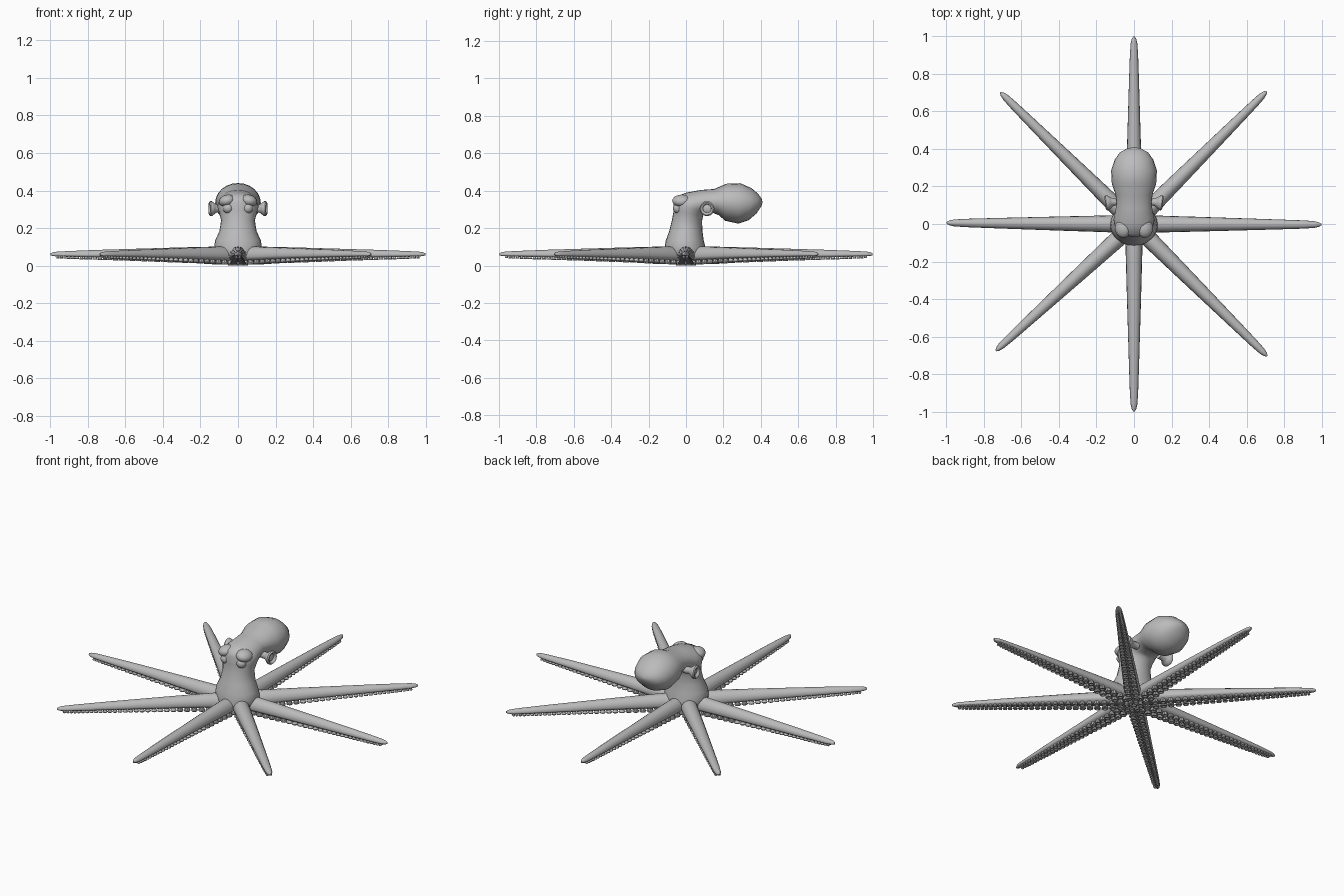
import bpy, bmesh, math
from mathutils import Vector, Matrix

if "Cube" in bpy.data.objects:
    bpy.data.objects.remove(bpy.data.objects["Cube"])

skin = bpy.data.materials.new("grey_skin")
skin.diffuse_color = (0.5, 0.5, 0.5, 1)
skin.use_nodes = True
skin.node_tree.nodes["Principled BSDF"].inputs["Base Color"].default_value = skin.diffuse_color


def finish(name, bm, angle=50):
    bmesh.ops.recalc_face_normals(bm, faces=bm.faces[:])
    me = bpy.data.meshes.new(name)
    bm.to_mesh(me)
    bm.free()
    ob = bpy.data.objects.new(name, me)
    bpy.context.collection.objects.link(ob)
    me.materials.append(skin)
    bpy.ops.object.select_all(action='DESELECT')
    ob.select_set(True)
    bpy.context.view_layer.objects.active = ob
    bpy.ops.object.shade_smooth_by_angle(angle=math.radians(angle))
    return ob


def loft(bm, rings):
    """Skin a list of closed point rings and cap both ends."""
    vs = [[bm.verts.new(p) for p in r] for r in rings]
    n = len(vs[0])
    for a, b in zip(vs, vs[1:]):
        for i in range(n):
            j = (i + 1) % n
            bm.faces.new((a[i], a[j], b[j], b[i]))
    bm.faces.new(vs[0])
    bm.faces.new(vs[-1])


def lathe(bm, profile, mat, n=10):
    """Spin (radius, height) pairs about local z, placed by mat."""
    loft(bm, [[mat @ Vector((r * math.cos(2 * math.pi * i / n),
                             r * math.sin(2 * math.pi * i / n), h))
               for i in range(n)] for r, h in profile])


def ramp(table, t):
    """Linear lookup of every column in a table keyed by its first column."""
    for a, b in zip(table, table[1:]):
        if t <= b[0]:
            f = (t - a[0]) / (b[0] - a[0])
            return [p + (q - p) * f for p, q in zip(a[1:], b[1:])]
    return table[-1][1:]


# Body: front point (y, z), back point (y, z), half width
SECTIONS = [
    (-.09, .035, .09, .035, .09), (-.118, .06, .11, .06, .12),
    (-.115, .10, .105, .10, .127), (-.108, .14, .095, .14, .122),
    (-.09, .19, .088, .19, .099), (-.075, .25, .086, .245, .09),
    (-.066, .30, .092, .275, .1), (-.068, .345, .10, .285, .108),
    (-.055, .375, .11, .288, .108), (0, .395, .125, .288, .1),
    (.08, .41, .148, .286, .093), (.15, .415, .175, .275, .1),
    (.215, .443, .21, .245, .118), (.29, .446, .28, .23, .122),
    (.35, .42, .335, .248, .103), (.385, .39, .378, .285, .075),
    (.404, .365, .402, .322, .035), (.409, .347, .409, .341, .005)]
bm = bmesh.new()
rings = []
for fy, fz, by, bz, hw in SECTIONS:
    front, back = Vector((0, fy, fz)), Vector((0, by, bz))
    mid, half = (front + back) / 2, (front - back) / 2
    rings.append([mid + half * math.cos(a) + Vector((hw * math.sin(a), 0, 0))
                  for a in (2 * math.pi * k / 24 for k in range(24))])
loft(bm, rings)
finish("body", bm)

# Eyes, brow ridges and side funnels, mirrored left and right
FUNNEL = [(.02, -.05), (.02, -.012), (.03, .002), (.039, .014), (.040, .024),
          (.034, .030), (.026, .027), (.022, .016), (.012, .020), (.002, .021)]
for side, s in (("left", -1), ("right", 1)):
    bm = bmesh.new()
    bmesh.ops.create_uvsphere(bm, u_segments=16, v_segments=10, radius=.028,
                              matrix=Matrix.Translation((s * .053, -.042, .312)))
    finish(side + "_eye", bm)

    bm = bmesh.new()
    bmesh.ops.create_uvsphere(
        bm, u_segments=16, v_segments=10, radius=1,
        matrix=Matrix.Translation((s * .058, -.022, .352))
        @ Matrix.Rotation(s * .25, 4, 'Y')
        @ Matrix.Diagonal((.045, .052, .032, 1)))
    finish(side + "_brow", bm)

    bm = bmesh.new()
    aim = Vector((s, -.12, 0)).to_track_quat('Z', 'Y').to_matrix().to_4x4()
    lathe(bm, FUNNEL, Matrix.Translation((s * .124, .115, .31)) @ aim, 16)
    finish(side + "_funnel", bm)

# Arms: distance, half width, underside z, top z
ARM = [(.0, .045, .026, .10), (.10, .046, .028, .108), (.20, .043, .032, .106),
       (.35, .039, .038, .102), (.55, .033, .044, .096), (.75, .027, .049, .090),
       (.90, .022, .053, .084), (.96, .018, .055, .081), (.985, .012, .057, .078),
       (.998, .004, .061, .072)]
CUP = [(.6, .5), (.8, -.4), (1, -.6), (.9, -1), (.6, -1), (.4, -.55)]
TIPS = [(0, 1), (0, -1), (.99, -.003), (-.998, .006),
        (.705, .705), (-.705, .695), (-.735, -.675), (.71, -.705)]
for k, (tx, ty) in enumerate(TIPS):
    spin = Matrix.Rotation(math.atan2(ty, tx), 4, 'Z')
    bm = bmesh.new()
    rings = []
    for d, w, lo, hi in ARM:
        base = lo + (hi - lo) * .32
        ring = []
        for i in range(16):
            a = 2 * math.pi * i / 16
            c, q = math.cos(a), math.sin(a)
            z = base + (hi - base if q > 0 else base - lo) * q
            ring.append(spin @ Vector((d, w * c, z)))
        rings.append(ring)
    loft(bm, rings)
    finish(f"arm_{k + 1}", bm)

    # Two rows of suckers shrinking toward the tip
    bm = bmesh.new()
    d = .075
    while d < .975:
        w, lo, hi = ramp(ARM, d)
        r = w * .46
        for s in (-1, 1):
            place = spin @ Matrix.Translation((d, s * w * .49, lo)) \
                @ Matrix.Diagonal((r, r, .006 + r * .45, 1))
            lathe(bm, CUP, place, 8)
        d += r * 2.05
    finish(f"suckers_{k + 1}", bm, 35)

# Small suckers around the mouth
bm = bmesh.new()
for count, dist in ((1, 0), (8, .04)):
    for i in range(count):
        a = 2 * math.pi * (i + .5) / count
        lathe(bm, CUP, Matrix.Translation((dist * math.cos(a), dist * math.sin(a), .022))
              @ Matrix.Diagonal((.017, .017, .016, 1)), 8)
finish("mouth_suckers", bm, 35)

# Rest the lowest sucker on the ground
bpy.context.view_layer.update()
low = min((o.matrix_world @ v.co).z for o in bpy.data.objects for v in o.data.vertices)
for o in bpy.data.objects:
    o.location.z -= low
